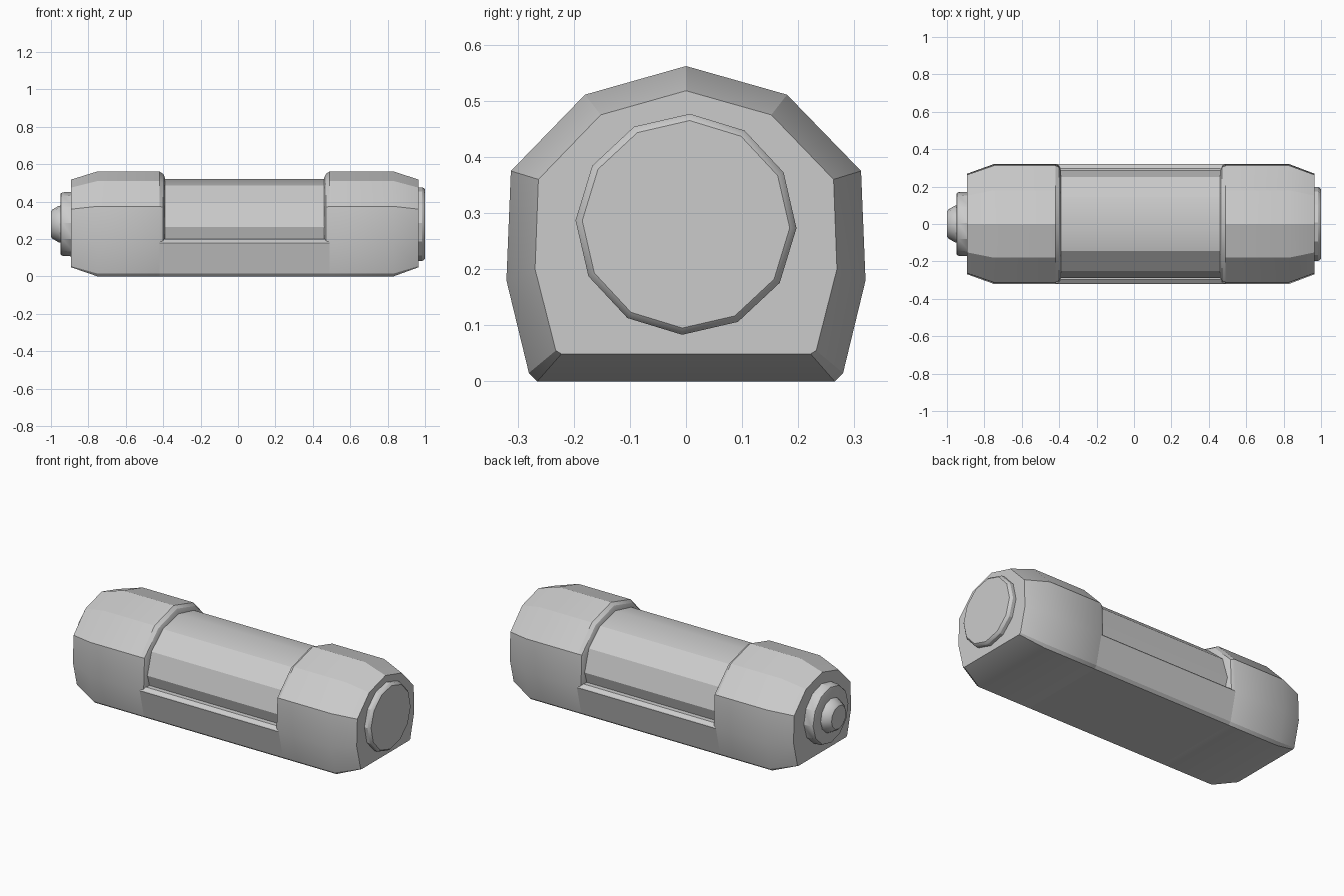
import bpy, bmesh, math

if "Cube" in bpy.data.objects:
    bpy.data.objects.remove(bpy.data.objects["Cube"])


def loft(name, rings):
    """Skin a list of closed rings of 3D points and cap both ends."""
    bm = bmesh.new()
    loops = [[bm.verts.new(p) for p in ring] for ring in rings]
    n = len(loops[0])
    for a, b in zip(loops, loops[1:]):
        for i in range(n):
            j = (i + 1) % n
            bm.faces.new((a[i], a[j], b[j], b[i]))
    bm.faces.new(loops[0])
    bm.faces.new(loops[-1])
    bmesh.ops.recalc_face_normals(bm, faces=bm.faces)
    mesh = bpy.data.meshes.new(name)
    bm.to_mesh(mesh)
    bm.free()
    obj = bpy.data.objects.new(name, mesh)
    bpy.context.collection.objects.link(obj)
    bpy.ops.object.select_all(action='DESELECT')
    obj.select_set(True)
    bpy.context.view_layer.objects.active = obj
    bpy.ops.object.shade_smooth_by_angle(angle=math.radians(28))
    return obj


def section(half, x):
    """Mirror a half profile of (y, z) into a full ring at x."""
    pts = half + [(-y, z) for y, z in reversed(half) if y > 0]
    return [(x, y, z) for y, z in pts]


def disc(x, r, z=0.28, rz=None, turn=0.0):
    """Twelve-sided ring around the long axis."""
    rz = rz or r
    return [(x, r * math.sin(turn + i * math.pi / 6),
             z + rz * math.cos(turn + i * math.pi / 6)) for i in range(12)]


# Half profiles: full body, tapered end face, rounded inner rim
FULL = [(0, .562), (.18, .511), (.312, .375), (.32, .18), (.28, .015), (.265, 0)]
END = [(0, .518), (.152, .475), (.263, .36), (.269, .2), (.232, .055), (.222, .049)]
MID = [(0, .548), (.174, .498), (.303, .37), (.311, .18), (.273, .02), (.26, .009)]
RIM = [(0, .527), (.165, .48), (.283, .362), (.29, .18), (.252, .035), (.24, .03)]

# Large end housings with tapered outer ends and rounded inner rims
for name, xs in (("left_housing", (-.892, -.75, -.42, -.4, -.39)),
                 ("right_housing", (.965, .83, .49, .47, .46))):
    loft(name, [section(p, x) for p, x in zip((END, FULL, FULL, MID, RIM), xs)])

# Low tray joining the housings, with a chamfered ledge
TRAY = [(.298, .2), (.318, .185), (.32, .18), (.28, .015), (.265, 0)]
loft("tray", [section(TRAY, x) for x in (-.42, .49)])

# Faceted barrel between the housings
loft("barrel", [disc(x, .29, .265, .255) for x in (-.4, .47)])

# Flat round cap on the right end
t = math.radians(2)
loft("right_cap", [disc(x, r, turn=t) for x, r in
                   ((.955, .197), (.985, .197), (.994, .192), (1, .185))])

# Stepped knob on the left end
loft("left_collar", [disc(x, r, turn=t) for x, r in
                     ((-.88, .173), (-.938, .17), (-.947, .165), (-.95, .155))])
loft("left_button", [disc(x, r, turn=t) for x, r in
                     ((-.94, .1), (-.96, .097), (-.993, .077), (-1, .068))])
